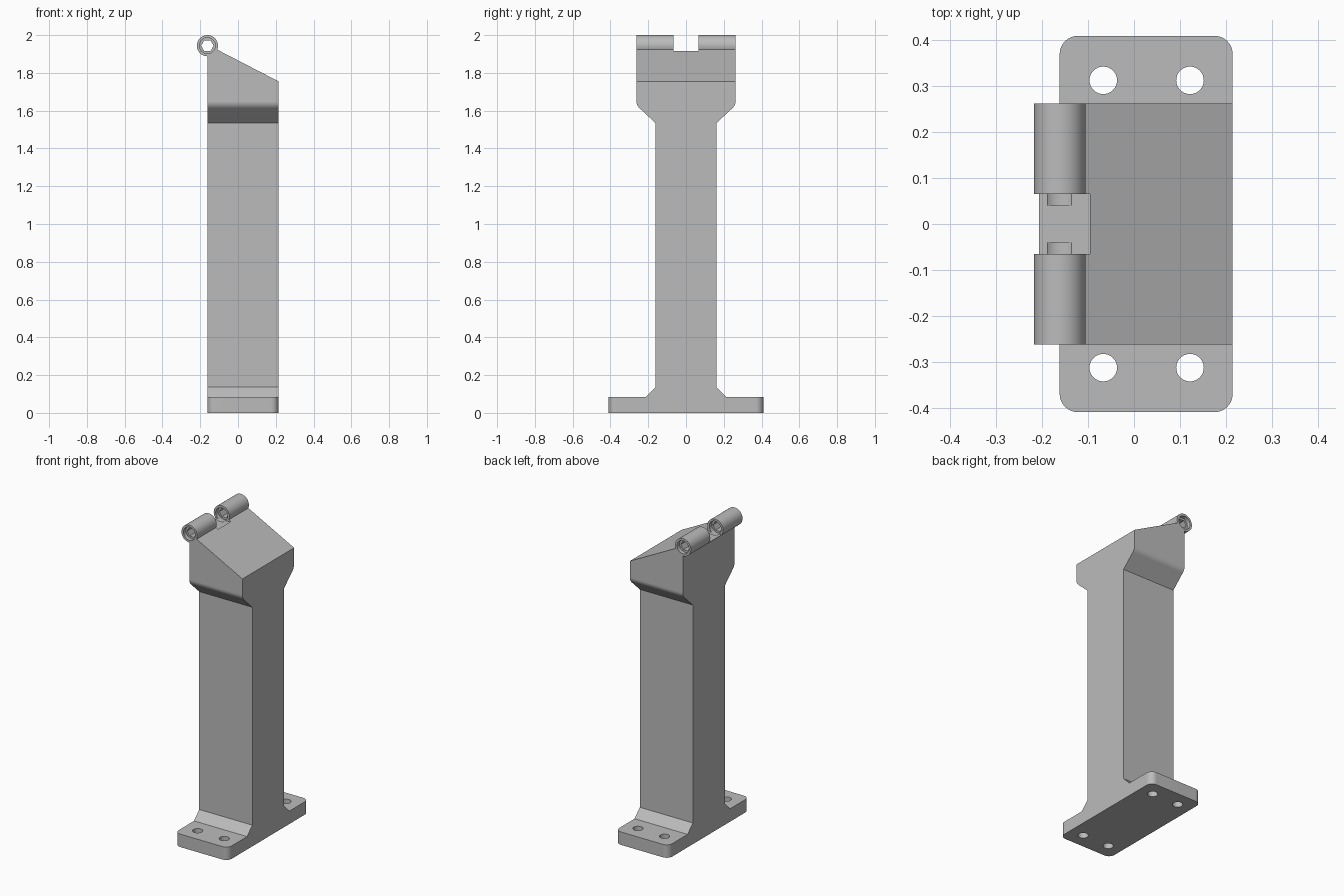
import bpy, bmesh, math
from mathutils import Vector

cube = bpy.data.objects.get("Cube")
if cube:
    bpy.data.objects.remove(cube, do_unlink=True)

grey = bpy.data.materials.new("plain grey")
grey.use_nodes = True
COLOUR = (0.50, 0.50, 0.50, 1)
grey.diffuse_color = COLOUR
grey.node_tree.nodes["Principled BSDF"].inputs["Base Color"].default_value = COLOUR

X0, X1 = -0.162, 0.215          # back and front of the slope
PIN_X, PIN_Z = -0.162, 1.944    # hinge axis
cutters = []


def finish(bm, name):
    bmesh.ops.recalc_face_normals(bm, faces=bm.faces)
    mesh = bpy.data.meshes.new(name)
    bm.to_mesh(mesh)
    bm.free()
    mesh.materials.append(grey)
    obj = bpy.data.objects.new(name, mesh)
    bpy.context.collection.objects.link(obj)
    return obj


def prism(name, points, depth):
    """Closed outline swept along a vector."""
    bm = bmesh.new()
    face = bm.faces.new([bm.verts.new(p) for p in points])
    new = bmesh.ops.extrude_face_region(bm, geom=[face])["geom"]
    bmesh.ops.translate(bm, vec=depth, verts=[v for v in new if isinstance(v, bmesh.types.BMVert)])
    return finish(bm, name)


def rod_y(name, radius, y0, y1, sides=48):
    pts = [(PIN_X + radius * math.cos(2 * math.pi * i / sides), y0,
            PIN_Z + radius * math.sin(2 * math.pi * i / sides)) for i in range(sides)]
    return prism(name, pts, (0, y1 - y0, 0))


def combine(target, tool, operation):
    mod = target.modifiers.new(tool.name, 'BOOLEAN')
    mod.operation = operation
    mod.solver = 'EXACT'
    mod.object = tool
    cutters.append(tool)


# Post: half outline mirrored, with a rounded shoulder under the head
half = [(0.41, 0), (0.41, 0.083), (0.215, 0.083), (0.162, 0.136), (0.162, 1.535)]
r = 0.05
for i in range(9):
    a = math.radians(-45 + 45 * i / 8)
    half.append((0.262 - r + r * math.cos(a), 1.65 + r * math.sin(a)))
half.append((0.262, 2.2))
outline = [(X0, y, z) for y, z in half] + [(X0, -y, z) for y, z in reversed(half)]
post = prism("bracket_post", outline, (X1 - X0, 0, 0))

# Slanted top and rounded foot corners
bm = bmesh.new()
bm.from_mesh(post.data)
cut = bmesh.ops.bisect_plane(bm, geom=bm.verts[:] + bm.edges[:] + bm.faces[:],
                             plane_co=(X1, 0, 1.755), plane_no=(0.517, 0, 1), clear_outer=True)
bmesh.ops.edgeloop_fill(bm, edges=[e for e in cut["geom_cut"] if isinstance(e, bmesh.types.BMEdge)])
corners = [e for e in bm.edges if all(abs(v.co.y) > 0.4 for v in e.verts)
           and abs(e.verts[0].co.z - e.verts[1].co.z) > 0.05]
bmesh.ops.bevel(bm, geom=corners, offset=0.04, segments=8, profile=0.5, affect='EDGES')
bmesh.ops.recalc_face_normals(bm, faces=bm.faces)
bm.to_mesh(post.data)
bm.free()

# Hinge barrel, then the gap that splits it into two knuckles
combine(post, rod_y("hinge_barrel", 0.056, -0.262, 0.262), 'UNION')
gap = [(-0.4, -0.065, 1.911), (-0.096, -0.065, 1.911), (-0.096, 0.065, 1.911), (-0.4, 0.065, 1.911)]
combine(post, prism("hinge_gap", gap, (0, 0, 0.3)), 'DIFFERENCE')

# Hexagonal bore with round recesses at the knuckle ends
combine(post, rod_y("hinge_bore", 0.033, -0.4, 0.4, 6), 'DIFFERENCE')
for side in (-1, 1):
    for label, y in (("outer", 0.262), ("inner", 0.065)):
        name = f"{label}_recess_{'front' if side < 0 else 'back'}"
        combine(post, rod_y(name, 0.042, side * y - 0.025, side * y + 0.025), 'DIFFERENCE')

# Four screw holes in the foot
for x in (-0.067, 0.122):
    for y in (-0.313, 0.313):
        ring = [(x + 0.03 * math.cos(math.pi * i / 16), y + 0.03 * math.sin(math.pi * i / 16), -0.05)
                for i in range(32)]
        combine(post, prism("screw_hole", ring, (0, 0, 0.2)), 'DIFFERENCE')

# Apply the cuts and shade
bpy.context.view_layer.update()
bpy.ops.object.select_all(action='DESELECT')
post.select_set(True)
bpy.context.view_layer.objects.active = post
for mod in list(post.modifiers):
    bpy.ops.object.modifier_apply(modifier=mod.name)
for tool in cutters:
    bpy.data.objects.remove(tool, do_unlink=True)
bpy.ops.object.shade_smooth_by_angle(angle=math.radians(30))
normals = post.modifiers.new("weighted_normals", 'WEIGHTED_NORMAL')
normals.keep_sharp = True
